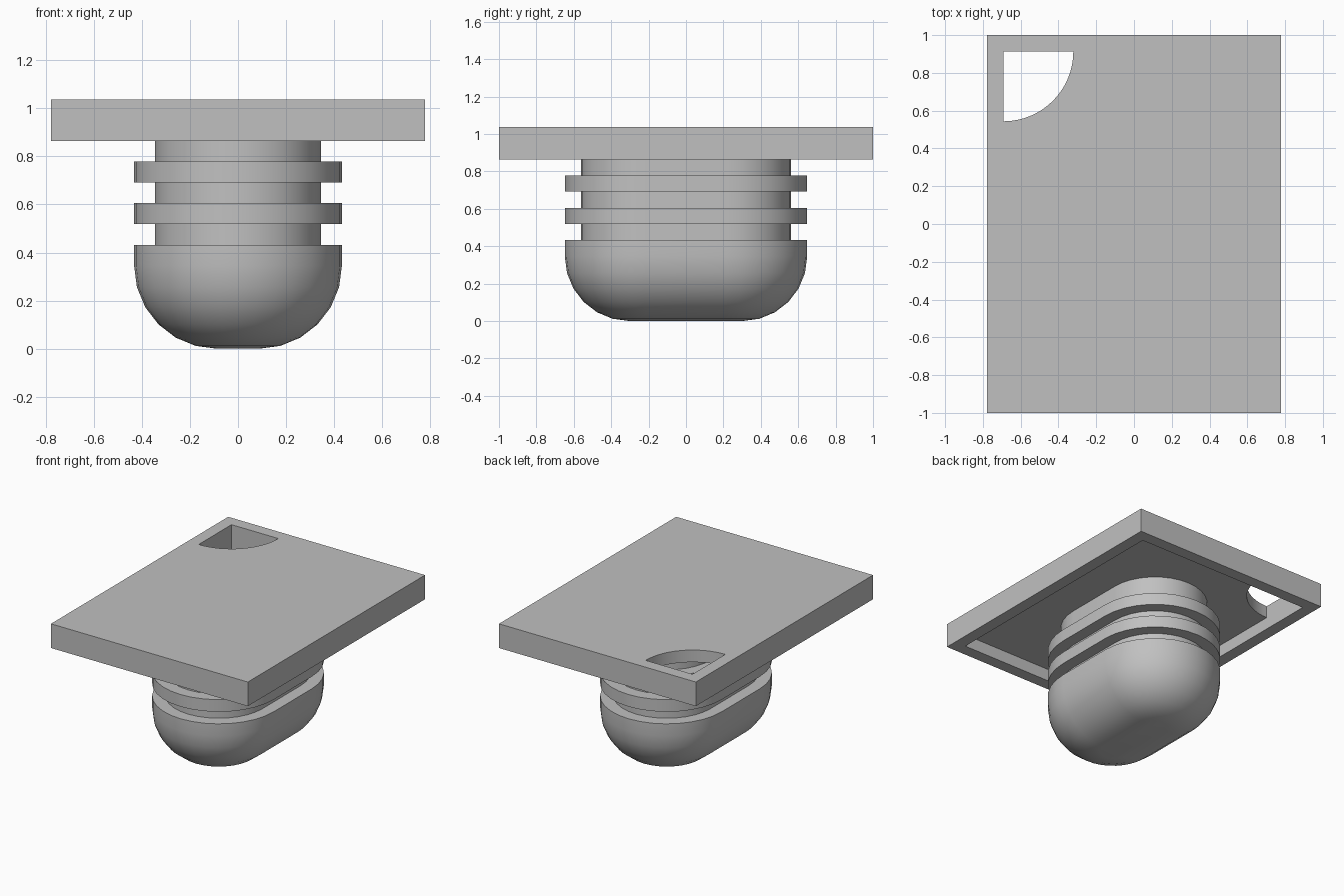
import bpy, bmesh
from math import sin, cos, pi, radians

cube = bpy.data.objects.get("Cube")
if cube:
    bpy.data.objects.remove(cube)

U = 0.0864            # wall thickness, the module of the whole design
HALF_X, HALF_Y = 9 * U, 1.0
STRAIGHT = 2.5 * U    # half length of the straight sides of the plug

grey = bpy.data.materials.new("plain_grey")
grey.use_nodes = True
grey.diffuse_color = (0.53, 0.53, 0.53, 1)
grey.node_tree.nodes["Principled BSDF"].inputs["Base Color"].default_value = grey.diffuse_color


def finish(bm, name, smooth):
    bmesh.ops.remove_doubles(bm, verts=bm.verts, dist=0.0001)
    bmesh.ops.recalc_face_normals(bm, faces=bm.faces)
    mesh = bpy.data.meshes.new(name)
    bm.to_mesh(mesh)
    bm.free()
    mesh.materials.append(grey)
    obj = bpy.data.objects.new(name, mesh)
    bpy.context.collection.objects.link(obj)
    if smooth:
        bpy.ops.object.select_all(action='DESELECT')
        obj.select_set(True)
        bpy.context.view_layer.objects.active = obj
        bpy.ops.object.shade_smooth_by_angle(angle=radians(35))
    return obj


def ring(bm, outline, z):
    return [bm.verts.new((x, y, z)) for x, y in outline]


def wall(bm, low, high):
    for i in range(len(low)):
        bm.faces.new((low[i - 1], low[i], high[i], high[i - 1]))


def fill(bm, z, *outlines):
    """Flat face at height z; a second outline is a hole."""
    edges = []
    for outline in outlines:
        verts = ring(bm, outline, z)
        edges += [bm.edges.new((verts[i - 1], verts[i])) for i in range(len(verts))]
    bmesh.ops.triangle_fill(bm, edges=edges, use_beauty=True, normal=(0, 0, 1))


def stadium(radius, steps=16):
    return [(radius * cos(a + pi * i / steps), side * STRAIGHT + radius * sin(a + pi * i / steps))
            for side, a in ((1, 0), (-1, pi)) for i in range(steps + 1)]


def plug_part(name, profile):
    """Stack of stadium rings given as (radius, height), closed at both ends."""
    bm = bmesh.new()
    rings = [ring(bm, stadium(r), z) for r, z in profile]
    for low, high in zip(rings, rings[1:]):
        wall(bm, low, high)
    bm.faces.new(rings[0])
    bm.faces.new(rings[-1])
    return finish(bm, name, True)


# Plug: rounded foot, neck and two collars
fillet = [(U + 4 * U * sin(t), 4 * U * (1 - cos(t))) for t in (pi / 2 * i / 6 for i in range(7))]
plug_part("rounded_foot", fillet + [(5 * U, 5 * U)])
plug_part("neck", [(4 * U, 4.5 * U), (4 * U, 11 * U)])
plug_part("lower_collar", [(5 * U, 6 * U), (5 * U, 7 * U)])
plug_part("upper_collar", [(5 * U, 8 * U), (5 * U, 9 * U)])

# Plate: shallow tray, open below, with a quarter-round hole in one corner
z_rim, z_ceiling, z_top = 10 * U, 11 * U, 12 * U
ix, iy, hole_r = HALF_X - U, HALF_Y - U, 0.37
outer = [(-HALF_X, HALF_Y), (HALF_X, HALF_Y), (HALF_X, -HALF_Y), (-HALF_X, -HALF_Y)]
arc = [(-ix + hole_r * cos(a), iy - hole_r * sin(a)) for a in (pi / 2 * i / 16 for i in range(17))]
corner = [(-ix, iy)]
others = [(ix, iy), (ix, -iy), (-ix, -iy)]
inner = corner + [arc[0]] + others + [arc[-1]]

bm = bmesh.new()
for outline, low, high in ((outer, z_rim, z_top), (inner, z_rim, z_ceiling),
                           (corner + arc, z_ceiling, z_top)):
    wall(bm, ring(bm, outline, low), ring(bm, outline, high))
fill(bm, z_top, outer, corner + arc)
fill(bm, z_rim, outer, inner)
fill(bm, z_ceiling, others + arc[::-1])
finish(bm, "top_plate", True)
